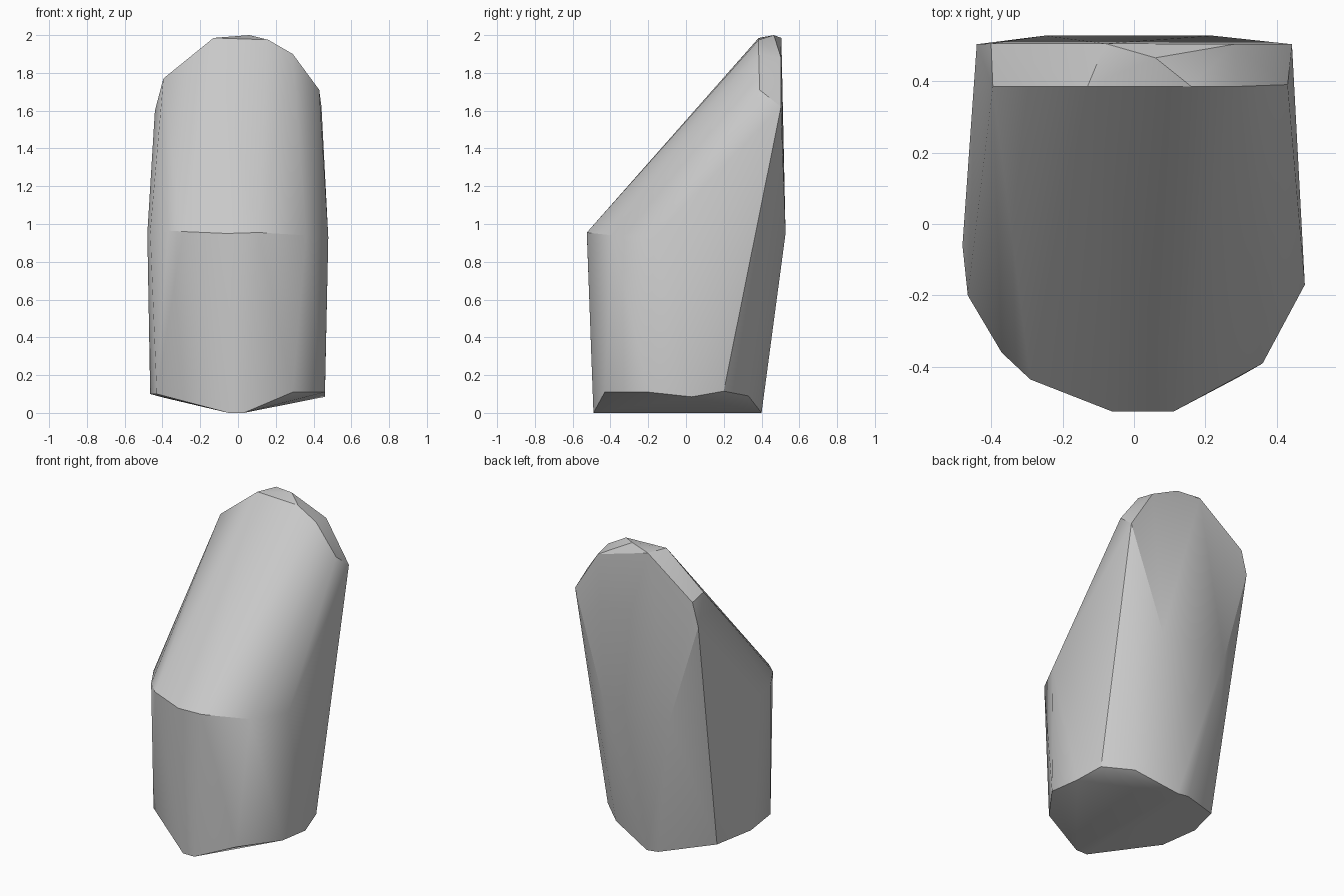
import bpy
import bmesh
import math

cube = bpy.data.objects.get("Cube")
if cube:
    bpy.data.objects.remove(cube, do_unlink=True)

# Stone colour
stone = bpy.data.materials.new("stone_grey")
stone.use_nodes = True
grey = (0.6, 0.6, 0.6, 1)
stone.diffuse_color = grey
stone.node_tree.nodes["Principled BSDF"].inputs["Base Color"].default_value = grey

# Keel-shaped underside
base = [(-0.05, -0.49, 0), (0.03, -0.49, 0), (0.29, -0.43, 0.11), (0.46, -0.2, 0.11),
        (0.46, 0.03, 0.085), (0.42, 0.2, 0.115), (0.27, 0.33, 0.09), (0, 0.4, 0),
        (-0.08, 0.4, 0.01), (-0.39, 0.24, 0.08), (-0.465, 0, 0.1), (-0.43, -0.25, 0.1)]
# Shoulder at the widest level
shoulder = [(-0.06, -0.525, 0.95), (0.11, -0.525, 0.955), (0.36, -0.39, 0.94),
            (0.478, -0.17, 0.93), (0.22, 0.527, 0.95), (-0.25, 0.527, 0.95),
            (-0.48, -0.06, 0.95), (-0.465, -0.2, 0.96), (-0.37, -0.36, 0.965),
            (-0.29, -0.435, 0.96)]
# Narrow slanted crown
crown = [(-0.395, 0.385, 1.77), (-0.13, 0.385, 1.985), (0.16, 0.385, 1.975),
         (0.29, 0.385, 1.9), (0.43, 0.39, 1.71), (0.442, 0.503, 1.62),
         (0.28, 0.503, 1.88), (0.06, 0.465, 2), (-0.08, 0.505, 1.985),
         (-0.4, 0.505, 1.75), (-0.44, 0.503, 1.6)]

# Faceted rock wrapped around the three rings
bm = bmesh.new()
for ring in (base, shoulder, crown):
    for point in ring:
        bm.verts.new(point)
hull = bmesh.ops.convex_hull(bm, input=bm.verts)
spare = {v for v in hull["geom_interior"] + hull["geom_unused"]
         if isinstance(v, bmesh.types.BMVert)}
bmesh.ops.delete(bm, geom=list(spare), context='VERTS')
bmesh.ops.recalc_face_normals(bm, faces=bm.faces)

mesh = bpy.data.meshes.new("rock")
bm.to_mesh(mesh)
bm.free()
mesh.materials.append(stone)
rock = bpy.data.objects.new("rock", mesh)
bpy.context.collection.objects.link(rock)

# Soft facets with crisp main edges
bpy.ops.object.select_all(action='DESELECT')
rock.select_set(True)
bpy.context.view_layer.objects.active = rock
bpy.ops.object.shade_smooth_by_angle(angle=math.radians(30))
